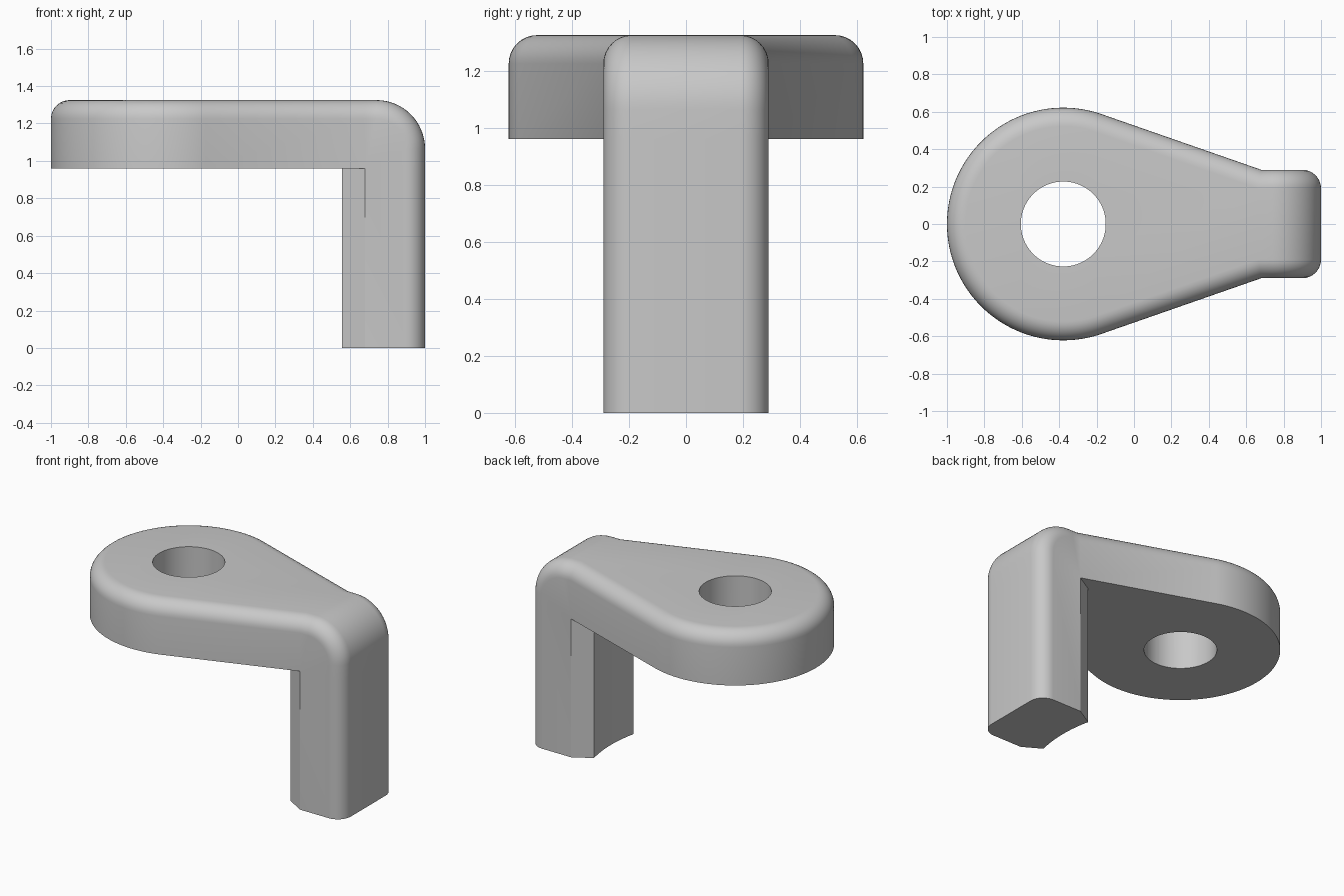
import bpy, bmesh
from math import sin, cos, pi, acos, atan2, hypot
from mathutils import Vector

if "Cube" in bpy.data.objects:
    bpy.data.objects.remove(bpy.data.objects["Cube"], do_unlink=True)

TOP, UNDER = 1.325, 0.96          # plate top and underside
CX, R, HOLE = -0.378, 0.622, 0.227  # round end and its hole
NECK, HALF = 0.68, 0.29           # where the taper meets the leg, leg half width
FILLET, BEND = 0.1, 0.26
PAD_X, PAD_Y = 0.555, 0.217       # inner corners of the leg
STEPS, ARC = 8, 12

grey = bpy.data.materials.new("light grey")
grey.use_nodes = True
grey.diffuse_color = (0.58, 0.58, 0.58, 1)
grey.node_tree.nodes["Principled BSDF"].inputs["Base Color"].default_value = grey.diffuse_color

# Inner face of the leg: angled corners joined by a hollow arc about the hole axis
pad_r = hypot(PAD_X - CX, PAD_Y)
pad_a = atan2(PAD_Y, PAD_X - CX)


def leg_chain(z):
    pts = [Vector((NECK, HALF, z))]
    for i in range(ARC + 1):
        a = pad_a * (1 - 2 * i / ARC)
        pts.append(Vector((CX + pad_r * cos(a), pad_r * sin(a), z)))
    return pts + [Vector((NECK, -HALF, z))]


def plate_chain(x, y):
    n = ARC + 2
    return [Vector((x, y * (1 - 2 * i / n), UNDER)) for i in range(n + 1)]


# Stations along the rim: edge point, inset direction, depth direction, inner chain
stations = []
down = Vector((0, 0, -1))
tangent = atan2(HALF, NECK - CX) + acos(R / hypot(NECK - CX, HALF))
for i in range(49):
    a = pi + (tangent - pi) * i / 48
    out = Vector((cos(a), sin(a) if i else 0, 0))
    p = Vector((CX, 0, TOP)) + out * R
    stations.append((p, -out, down, plate_chain(p.x, p.y)))
mid = (tangent + pi / 2) / 2
miter = Vector((cos(mid), sin(mid), 0)) / cos(mid - tangent)
stations.append((Vector((NECK, HALF, TOP)), -miter, down, leg_chain(UNDER)))
inward = Vector((0, -1, 0))
for i in range(17):
    a = pi / 2 * i / 16
    out = Vector((sin(a), 0, cos(a)))
    p = Vector((1 - BEND, HALF, TOP - BEND)) + out * BEND
    stations.append((p, inward, -out, leg_chain(UNDER)))
for z in (UNDER, 0):
    stations.append((Vector((1, HALF, z)), inward, Vector((-1, 0, 0)), leg_chain(z)))

# Loft closed sections through the stations
bm = bmesh.new()
rings = []
for p, inset, depth, chain in stations:
    edge = []
    for k in range(STEPS + 1):
        t = pi / 2 * k / STEPS
        edge.append(p + inset * FILLET * (1 - cos(t)) + depth * FILLET * (1 - sin(t)))
    mirrored = [Vector((v.x, -v.y, v.z)) for v in edge]
    rings.append([bm.verts.new(v) for v in chain + mirrored + edge[::-1]])
for a, b in zip(rings, rings[1:]):
    for i in range(len(a)):
        j = (i + 1) % len(a)
        bm.faces.new((a[i], a[j], b[j], b[i]))
bm.faces.new(rings[-1])
bmesh.ops.remove_doubles(bm, verts=bm.verts, dist=0.0001)
bmesh.ops.dissolve_degenerate(bm, edges=bm.edges, dist=0.0001)
bmesh.ops.recalc_face_normals(bm, faces=bm.faces)
mesh = bpy.data.meshes.new("bracket")
bm.to_mesh(mesh)
bm.free()
mesh.materials.append(grey)
bracket = bpy.data.objects.new("bracket", mesh)
bpy.context.collection.objects.link(bracket)

# Bolt hole
bpy.ops.mesh.primitive_cylinder_add(vertices=96, radius=HOLE, depth=1, location=(CX, 0, 1.15))
cutter = bpy.context.object
cutter.name = "hole_cutter"
cutter.hide_render = True
cutter.data.materials.append(grey)
cut = bracket.modifiers.new("hole", "BOOLEAN")
cut.operation = "DIFFERENCE"
cut.solver = "EXACT"
cut.object = cutter
bpy.ops.object.select_all(action="DESELECT")
bracket.select_set(True)
bpy.context.view_layer.objects.active = bracket
bpy.ops.object.modifier_apply(modifier=cut.name)
bpy.data.objects.remove(cutter, do_unlink=True)
bpy.ops.object.shade_smooth_by_angle(angle=pi / 6)
